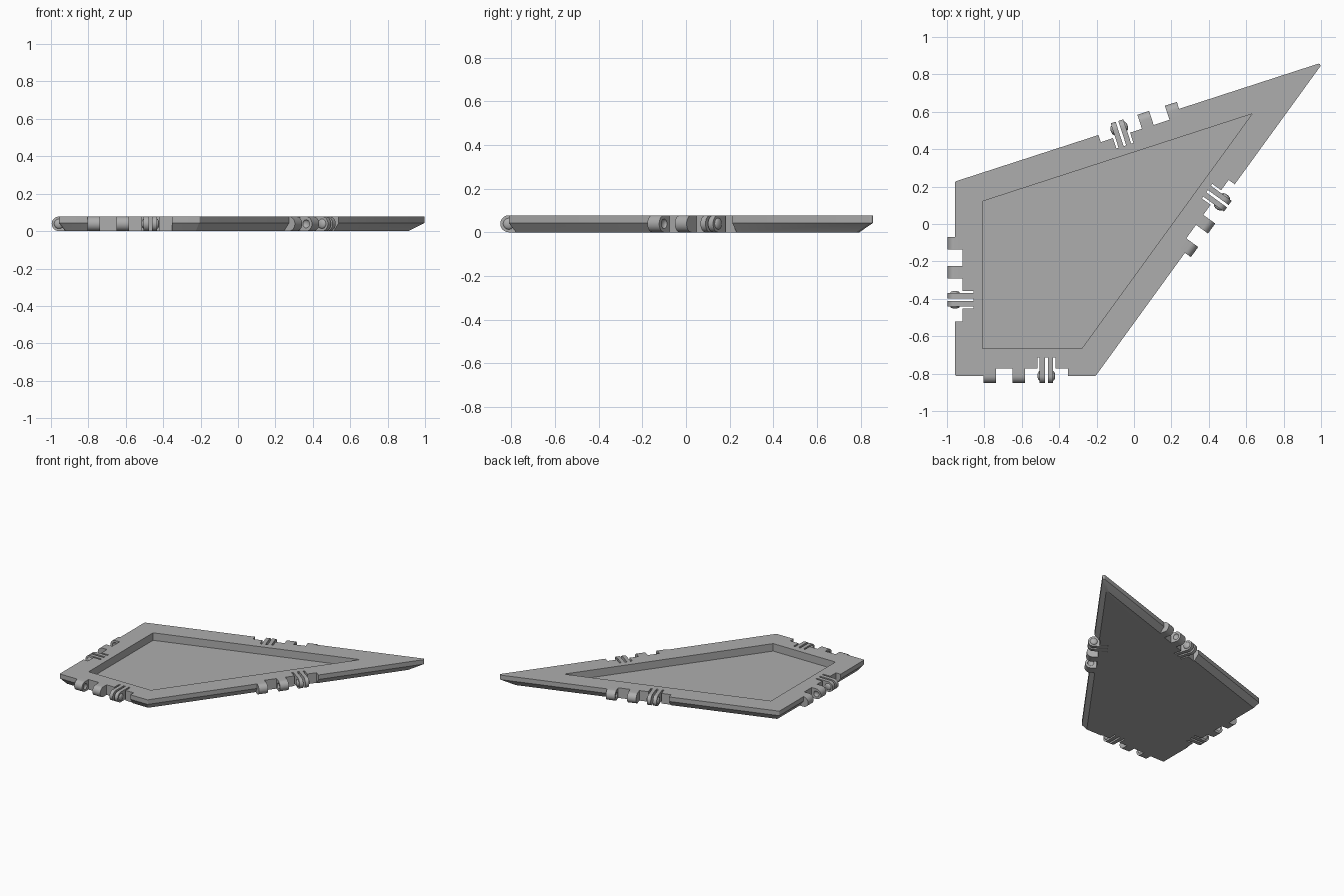
import bpy, bmesh
from math import pi, sin, cos
from mathutils import Vector, Matrix

cube = bpy.data.objects.get("Cube")
if cube:
    bpy.data.objects.remove(cube)

H = 0.078            # plate height
R = H / 2            # hinge radius
NOTCH, SLOT = 0.04, 0.098
CLIP = 0.1125        # clip centre along the edge, measured from the middle
CORNERS = [Vector(p) for p in ((-0.957, -0.812), (-0.205, -0.812), (1.013, 0.866), (-0.957, 0.227))]

grey = bpy.data.materials.new("plain grey")
grey.use_nodes = True
grey.diffuse_color = (0.42, 0.42, 0.42, 1)
grey.node_tree.nodes["Principled BSDF"].inputs["Base Color"].default_value = (0.42, 0.42, 0.42, 1)


def make_object(name, bm):
    bmesh.ops.recalc_face_normals(bm, faces=bm.faces)
    mesh = bpy.data.meshes.new(name)
    bm.to_mesh(mesh)
    bm.free()
    mesh.materials.append(grey)
    ob = bpy.data.objects.new(name, mesh)
    bpy.context.collection.objects.link(ob)
    return ob


def select(ob):
    bpy.ops.object.select_all(action='DESELECT')
    ob.select_set(True)
    bpy.context.view_layer.objects.active = ob


def smooth(ob):
    select(ob)
    bpy.ops.object.shade_smooth_by_angle(angle=pi / 6)


def cut(ob, bm):
    cutter = make_object("cutter", bm)
    cutter.hide_render = True
    mod = ob.modifiers.new("cut", 'BOOLEAN')
    mod.operation, mod.solver, mod.object = 'DIFFERENCE', 'EXACT', cutter
    select(ob)
    bpy.ops.object.modifier_apply(modifier=mod.name)
    bpy.data.objects.remove(cutter)


def loft(bm, rings):
    """Closed solid through rings of equal length."""
    loops = [[bm.verts.new(p) for p in ring] for ring in rings]
    for a, b in zip(loops, loops[1:]):
        for i in range(len(a)):
            j = (i + 1) % len(a)
            bm.faces.new((a[i], a[j], b[j], b[i]))
    bm.faces.new(loops[0][::-1])
    bm.faces.new(loops[-1])


def inset(poly, d):
    out = []
    for i, p in enumerate(poly):
        a = (p - poly[i - 1]).normalized()
        b = (poly[(i + 1) % len(poly)] - p).normalized()
        out.append(p + (b - a) * d / a.cross(b))
    return out


def rounded(poly, z, r=0.01, steps=6):
    """Ring at height z with each corner replaced by an arc."""
    ring = []
    for i, c in enumerate(inset(poly, r)):
        a = (poly[i] - poly[i - 1]).normalized()
        b = (poly[(i + 1) % len(poly)] - poly[i]).normalized()
        na, nb = Vector((a.y, -a.x)), Vector((b.y, -b.x))
        for k in range(steps + 1):
            n = na.slerp(nb, k / steps)
            ring.append((*(c + n * r), z))
    return ring


def flat(poly, z):
    return [(x, y, z) for x, y in poly]


def add_arm(bm, m, t0, t1, depth):
    """Round-nosed hinge arm between t0 and t1 along the edge."""
    arc = [(-R * sin(pi * k / 16), R - R * cos(pi * k / 16)) for k in range(17)]
    profile = [(depth, 0)] + arc + [(depth, H)]
    loft(bm, [[m @ Vector((t, v, z)) for v, z in profile] for t in (t0, t1)])


def add_lens(bm, m, t, r, h):
    shape = Matrix.Translation((t, 0, R)) @ Matrix.Diagonal((h, r, r, 1)) @ Matrix.Rotation(pi / 2, 4, 'Y')
    bmesh.ops.create_uvsphere(bm, u_segments=20, v_segments=10, radius=1, matrix=m @ shape)


# Frame of each edge: x along it, y inward, z up
frames = []
for i, a in enumerate(CORNERS):
    b = CORNERS[(i + 1) % 4]
    d, mid = (b - a).normalized(), (a + b) / 2
    frames.append(Matrix(((d.x, -d.y, 0, mid.x), (d.y, d.x, 0, mid.y), (0, 0, 1, 0), (0, 0, 0, 1))))

# Plate with chamfered underside
bm = bmesh.new()
loft(bm, [rounded(inset(CORNERS, 0.033), 0), rounded(CORNERS, 0.043), rounded(CORNERS, H)])
plate = make_object("plate", bm)

# Pocket in the top, and hinge notches with deeper clip slots
bm = bmesh.new()
pocket = inset(CORNERS, 0.146)
loft(bm, [flat(pocket, 0.02), flat(pocket, 0.2)])
s0, s1, n0, n1 = CLIP - 0.048, CLIP + 0.048, -0.224, 0.229
outline = [(n0, -0.1), (n1, -0.1), (n1, NOTCH), (s1, NOTCH), (s1, SLOT), (s0, SLOT), (s0, NOTCH), (n0, NOTCH)]
for m in frames:
    loft(bm, [[m @ Vector(p) for p in flat(outline, z)] for z in (-0.1, 0.2)])
cut(plate, bm)
smooth(plate)

for m, side in zip(frames, ("front", "right", "back", "left")):
    # Two knuckles with facing dimples
    bm = bmesh.new()
    add_arm(bm, m, n0, -0.157, NOTCH)
    add_arm(bm, m, -0.068, -0.002, NOTCH)
    knuckles = make_object(side + "_knuckles", bm)
    bm = bmesh.new()
    for t in (-0.157, -0.068):
        add_lens(bm, m, t, 0.022, 0.012)
    cut(knuckles, bm)
    smooth(knuckles)

    # Springy clip: two prongs with outer bumps
    bm = bmesh.new()
    for sign in (-1, 1):
        inner, outer = CLIP + sign * 0.0075, CLIP + sign * 0.0355
        add_arm(bm, m, inner, outer, SLOT)
        add_lens(bm, m, outer, 0.026, 0.012)
    smooth(make_object(side + "_clip", bm))
